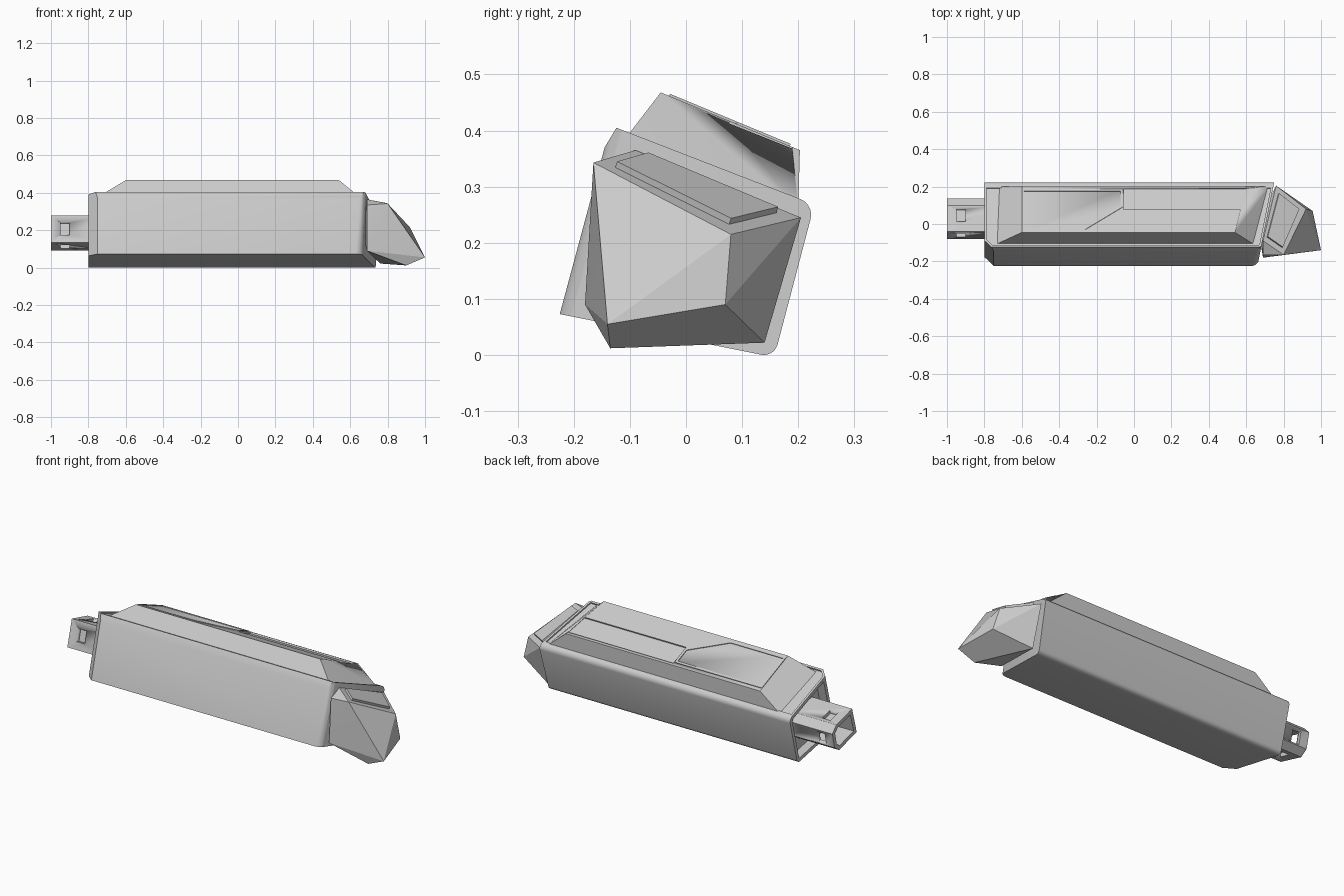
import bpy, bmesh, math
from mathutils import Vector

cube = bpy.data.objects.get("Cube")
if cube:
    bpy.data.objects.remove(cube)

grey = bpy.data.materials.new("light grey")
grey.use_nodes = True
grey.diffuse_color = (0.6, 0.6, 0.6, 1)
grey.node_tree.nodes["Principled BSDF"].inputs["Base Color"].default_value = (0.6, 0.6, 0.6, 1)

TILT = math.radians(15)
FRONT = Vector((0, -math.cos(TILT), math.sin(TILT)))
LID_UP = Vector((0, 0.383, 0.924))


def finish(bm, name, angle=25):
    bmesh.ops.recalc_face_normals(bm, faces=bm.faces[:])
    mesh = bpy.data.meshes.new(name)
    bm.to_mesh(mesh)
    bm.free()
    mesh.materials.append(grey)
    obj = bpy.data.objects.new(name, mesh)
    bpy.context.collection.objects.link(obj)
    bpy.ops.object.select_all(action='DESELECT')
    obj.select_set(True)
    bpy.context.view_layer.objects.active = obj
    bpy.ops.object.shade_smooth_by_angle(angle=math.radians(angle))
    return obj


def prism(points, offset):
    """Extrude a polygon of 3D points along an offset vector."""
    bm = bmesh.new()
    face = bm.faces.new([bm.verts.new(p) for p in points])
    new = bmesh.ops.extrude_face_region(bm, geom=[face])["geom"]
    bmesh.ops.translate(bm, vec=offset, verts=[v for v in new if isinstance(v, bmesh.types.BMVert)])
    bmesh.ops.recalc_face_normals(bm, faces=bm.faces[:])
    return bm


def hull(points):
    bm = bmesh.new()
    for p in points:
        bm.verts.new(p)
    bmesh.ops.convex_hull(bm, input=bm.verts[:])
    bmesh.ops.dissolve_limit(bm, angle_limit=0.03, verts=bm.verts[:], edges=bm.edges[:])
    return bm


def slice_off(bm, point, normal):
    geom = bm.verts[:] + bm.edges[:] + bm.faces[:]
    bmesh.ops.bisect_plane(bm, geom=geom, plane_co=point, plane_no=normal, clear_outer=True)
    bmesh.ops.holes_fill(bm, edges=[e for e in bm.edges if e.is_boundary])
    bmesh.ops.recalc_face_normals(bm, faces=bm.faces[:])


def recess(bm, direction, border, depth, limit=0.97):
    bm.normal_update()
    face = max((f for f in bm.faces if f.normal.dot(direction) > limit), key=lambda f: f.calc_area())
    bmesh.ops.inset_region(bm, faces=[face], thickness=border, use_even_offset=True)
    new = bmesh.ops.extrude_face_region(bm, geom=[face])["geom"]
    bmesh.ops.translate(bm, vec=-direction * depth, verts=[v for v in new if isinstance(v, bmesh.types.BMVert)])
    if face.is_valid:
        bmesh.ops.delete(bm, geom=[face], context='FACES_ONLY')


def cut_with(obj, cutter):
    cutter.hide_render = True
    cutter.hide_set(True)
    mod = obj.modifiers.new("cut", 'BOOLEAN')
    mod.operation = 'DIFFERENCE'
    mod.solver = 'EXACT'
    mod.object = cutter
    bpy.context.view_layer.objects.active = obj
    bpy.ops.object.modifier_apply(modifier=mod.name)
    bpy.data.objects.remove(cutter)


def arc(cy, cz, r, start, end, n=5):
    angles = [math.radians(start + (end - start) * i / n) for i in range(n + 1)]
    return [(cy + r * math.cos(a), cz + r * math.sin(a)) for a in angles]


# Body: tilted section run along x, with slanted and rounded ends
section = [(-0.225, 0.073)] + arc(0.139, 0.025, 0.025, -102, -15) + arc(0.193, 0.25, 0.03, -15, 67)
section += [(-0.124, 0.405), (-0.145, 0.37)]
bm = prism([(-0.8, y, z) for y, z in section], Vector((1.7, 0, 0)))
end = Vector((1, -0.2, 0)).normalized()
slice_off(bm, (0.675, -0.15, 0.2), end)
for t in (0.2, 0.4, 0.6, 0.8):
    a = t * math.pi / 2
    n = end * math.cos(a) + FRONT * math.sin(a)
    centre = Vector((0.622, -0.177, 0.06))
    slice_off(bm, centre + n.normalized() * 0.05, n)
slice_off(bm, (-0.75, -0.225, 0.073), Vector((-1, 0, 0)) + FRONT)
recess(bm, Vector((-1, 0, 0)), 0.02, 0.05)
recess(bm, LID_UP, 0.012, 0.008)
finish(bm, "body")

# Lid: raised cover with sloping ends
lid_points = [(-0.73, -0.105, 0.39), (0.635, -0.105, 0.39), (-0.73, 0.2, 0.262), (0.725, 0.2, 0.262),
              (-0.6, -0.045, 0.468), (0.54, -0.045, 0.468), (-0.6, 0.203, 0.365), (0.6, 0.203, 0.365)]
lid = finish(hull(lid_points), "lid")


def on_lid(x, y, lift=0.0):
    return Vector((x, y, 0.468 - (y + 0.045) * 0.4153)) + LID_UP * lift


strip = [(-0.055, 0.078), (0.575, 0.078), (0.6, 0.19), (-0.055, 0.19)]
cut_with(lid, finish(prism([on_lid(x, y, -0.008) for x, y in strip], LID_UP * 0.05), "strip_cutter"))

# Access panel on the lid with a recessed field
panel = [(-0.6, -0.03), (-0.26, -0.03), (-0.06, 0.09), (-0.06, 0.185), (-0.6, 0.185)]
bm = prism([on_lid(x, y, -0.004) for x, y in panel], LID_UP * 0.008)
recess(bm, LID_UP, 0.012, 0.005)
finish(bm, "lid_panel")

# Nose: faceted wedge
top_back = (Vector((0.69, -0.09, 0.365)), Vector((0.76, 0.205, 0.245)))
top_front = (Vector((0.80, -0.165, 0.343)), Vector((0.92, 0.08, 0.215)))
nose_points = [*top_back, *top_front, (0.69, -0.165, 0.335), (0.69, -0.18, 0.09), (0.76, 0.14, 0.022),
               (1.0, -0.14, 0.055), (0.9, -0.135, 0.012), (0.955, 0.07, 0.09), (0.66, 0.0, 0.2)]
finish(hull(nose_points), "nose", 10)

# Nose plate: thin raised slab on the upper facet
corners = []
for across, along in ((0.1, 0.12), (0.9, 0.12), (0.9, 0.82), (0.1, 0.82)):
    back = top_back[0].lerp(top_back[1], across)
    corners.append(back.lerp(top_front[0].lerp(top_front[1], across), along))
up = (corners[1] - corners[0]).cross(corners[2] - corners[0]).normalized()
up = up if up.z > 0 else -up
finish(hull([c + up * s for c in corners for s in (-0.01, 0.012)]), "nose_plate")

# Connector: hollow tilted plug with small latch windows
plug = [(-0.08, 0.135), (-0.04, 0.28), (0.10, 0.243), (0.135, 0.205), (0.115, 0.12), (0.075, 0.093)]
bm = prism([(-1, y, z) for y, z in plug], Vector((0.3, 0, 0)))
recess(bm, Vector((-1, 0, 0)), 0.022, 0.15)
connector = finish(bm, "connector")
centre = Vector((-0.925, 0.028, 0.185))
plug_up = Vector((0, math.sin(TILT), math.cos(TILT)))
for normal, reach, side in ((FRONT, 0.09, plug_up), (-FRONT, 0.095, plug_up),
                            (plug_up, 0.075, FRONT), (-plug_up, 0.075, FRONT)):
    mid = centre + normal * (reach - 0.02)
    along = Vector((0.025, 0, 0))
    wide = side * 0.034
    square = [mid + along + wide, mid - along + wide, mid - along - wide, mid + along - wide]
    cut_with(connector, finish(prism(square, normal * 0.05), "window_cutter"))
